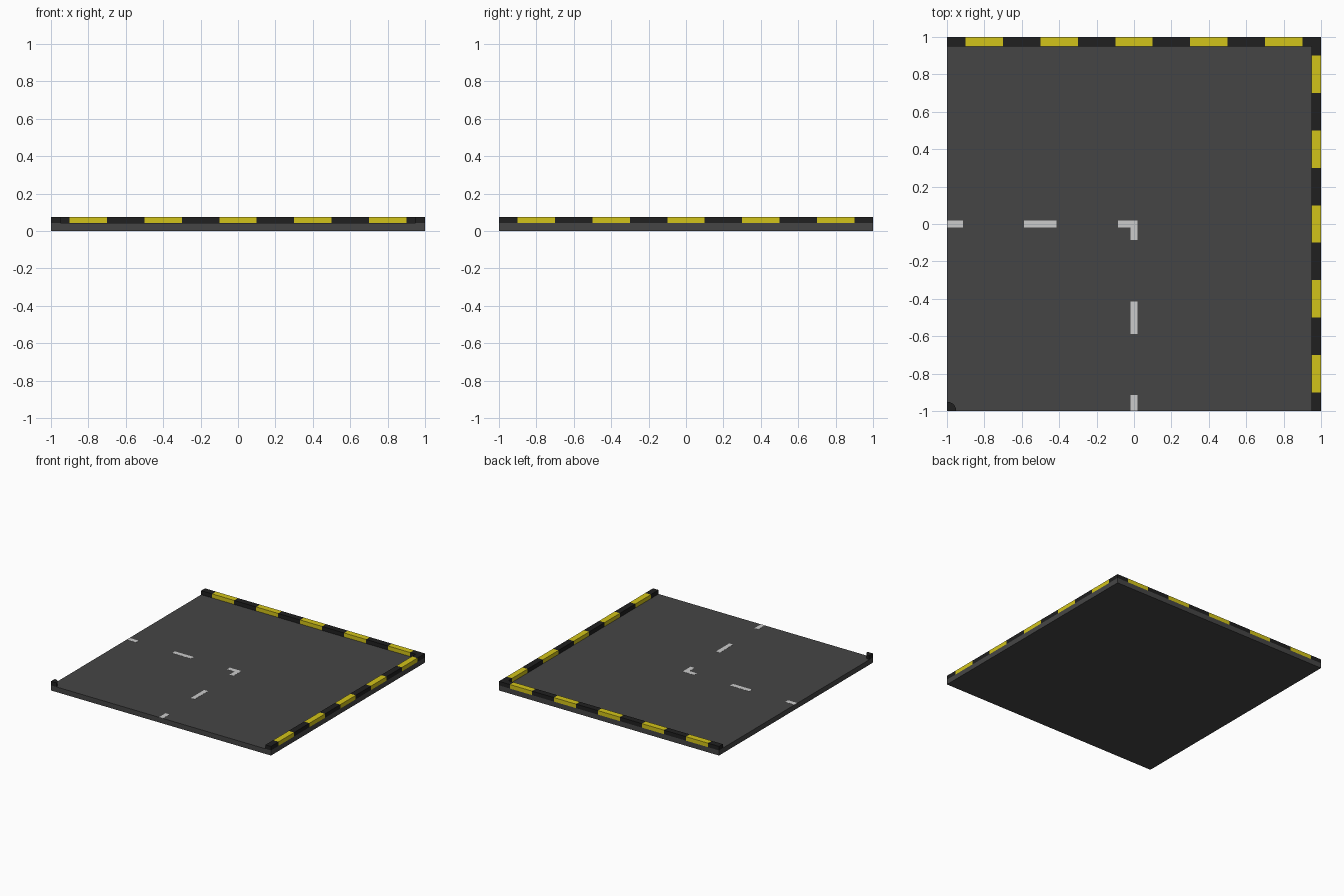
import bpy, bmesh, math

if "Cube" in bpy.data.objects:
    bpy.data.objects.remove(bpy.data.objects["Cube"])


def material(name, rgb):
    m = bpy.data.materials.new(name)
    m.diffuse_color = (*rgb, 1)
    m.use_nodes = True
    m.node_tree.nodes["Principled BSDF"].inputs["Base Color"].default_value = m.diffuse_color
    return m


ASPHALT = material("asphalt", (0.06, 0.06, 0.06))
BLACK = material("kerb_black", (0.014, 0.014, 0.014))
YELLOW = material("kerb_yellow", (0.65, 0.55, 0.01))
WHITE = material("line_white", (0.8, 0.8, 0.82))

ROAD = 0.042   # road surface height
TOP = 0.075    # kerb top height
KERB = 0.05    # kerb width
LINE = 0.018   # half width of painted lines


def prism(name, outline, z0, z1, mat):
    bm = bmesh.new()
    face = bm.faces.new([bm.verts.new((x, y, z0)) for x, y in outline])
    new = bmesh.ops.extrude_face_region(bm, geom=[face])["geom"]
    bmesh.ops.translate(bm, vec=(0, 0, z1 - z0),
                        verts=[v for v in new if isinstance(v, bmesh.types.BMVert)])
    bmesh.ops.recalc_face_normals(bm, faces=bm.faces)
    me = bpy.data.meshes.new(name)
    bm.to_mesh(me)
    bm.free()
    me.materials.append(mat)
    ob = bpy.data.objects.new(name, me)
    bpy.context.collection.objects.link(ob)
    return ob


def box(name, x0, x1, y0, y1, z0, z1, mat):
    return prism(name, [(x0, y0), (x1, y0), (x1, y1), (x0, y1)], z0, z1, mat)


# Road slab
box("road_slab", -1, 1, -1, 1, 0, ROAD, ASPHALT)

# Striped kerbs along the back and right edges
edges = [-1] + [-0.9 + 0.2 * i for i in range(10)] + [1]
for i, (a, b) in enumerate(zip(edges, edges[1:])):
    mat = YELLOW if i % 2 else BLACK
    box(f"back_kerb_{i}", a, b, 1 - KERB, 1, ROAD, TOP, mat)
    end = min(b, 1 - KERB)  # the back kerb fills the corner
    box(f"right_kerb_{i}", 1 - KERB, 1, a, end, ROAD, TOP, mat)

# Quarter-round kerb at the inner corner of the bend
arc = [(-1 + KERB * math.cos(math.pi / 2 * i / 8),
        -1 + KERB * math.sin(math.pi / 2 * i / 8)) for i in range(9)]
prism("inner_corner_kerb", [(-1, -1)] + arc, ROAD, TOP, BLACK)

# Dashed centre line: straight dashes on both arms, L-shaped dash at the turn
for i, (a, b) in enumerate([(-1, -0.914), (-0.587, -0.414)]):
    box(f"left_arm_dash_{i}", a, b, -LINE, LINE, ROAD - 0.002, ROAD + 0.001, WHITE)
    box(f"front_arm_dash_{i}", -LINE, LINE, a, b, ROAD - 0.002, ROAD + 0.001, WHITE)
prism("corner_dash", [(-0.086, -LINE), (-LINE, -LINE), (-LINE, -0.086), (LINE, -0.086),
                      (LINE, LINE), (-0.086, LINE)], ROAD - 0.002, ROAD + 0.001, WHITE)
